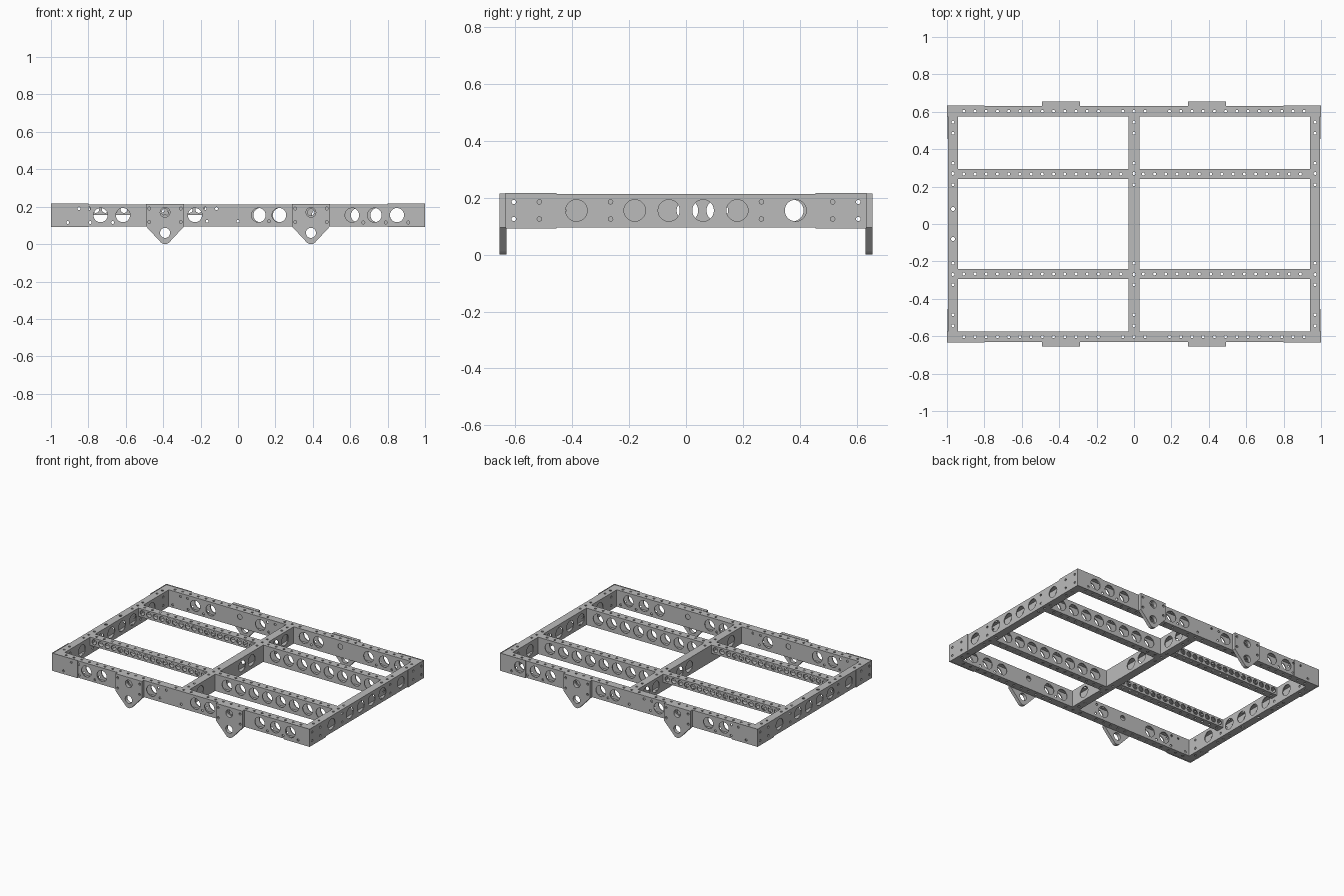
import bpy, bmesh, math
from mathutils import Matrix, Vector

cube = bpy.data.objects.get("Cube")
if cube:
    bpy.data.objects.remove(cube, do_unlink=True)

steel = bpy.data.materials.new("grey_steel")
GREY = (0.5, 0.5, 0.5, 1)
steel.use_nodes = True
steel.diffuse_color = GREY
steel.node_tree.nodes["Principled BSDF"].inputs["Base Color"].default_value = GREY

X, Y, Z = Vector((1, 0, 0)), Vector((0, 1, 0)), Vector((0, 0, 1))
WALL = 0.006
BOTTOM, TOP = 0.095, 0.213
MID = 0.155
BIG, BOLT = 0.038, 0.008


def plate(bm, outline, holes, origin, u, v, thick=WALL):
    """Add a flat sheet with round holes; u and v are its in-plane axes."""
    curve = bpy.data.curves.new("sheet", 'CURVE')
    curve.dimensions = '2D'
    curve.fill_mode = 'BOTH'
    curve.extrude = thick / 2
    loops = [outline]
    for a, b, r in holes:
        n = 28 if r > 0.015 else 10
        loops.append([(a + r * math.cos(k * math.tau / n), b + r * math.sin(k * math.tau / n))
                      for k in range(n)])
    for pts in loops:
        spline = curve.splines.new('POLY')
        spline.points.add(len(pts) - 1)
        for p, (a, b) in zip(spline.points, pts):
            p.co = (a, b, 0, 1)
        spline.use_cyclic_u = True
    temp = bpy.data.objects.new("sheet", curve)
    bpy.context.scene.collection.objects.link(temp)
    bpy.context.view_layer.update()
    mesh = bpy.data.meshes.new_from_object(temp.evaluated_get(bpy.context.evaluated_depsgraph_get()))
    frame = Matrix((u, v, u.cross(v))).transposed().to_4x4()
    frame.translation = origin
    mesh.transform(frame)
    part = bmesh.new()
    part.from_mesh(mesh)
    bmesh.ops.remove_doubles(part, verts=part.verts, dist=1e-5)
    bmesh.ops.recalc_face_normals(part, faces=part.faces)
    part.to_mesh(mesh)
    part.free()
    bm.from_mesh(mesh)
    bpy.data.objects.remove(temp, do_unlink=True)
    bpy.data.curves.remove(curve)
    bpy.data.meshes.remove(mesh)


def rect(a0, a1, b0, b1):
    return [(a0, b0), (a1, b0), (a1, b1), (a0, b1)]


def finish(name, bm):
    mesh = bpy.data.meshes.new(name)
    bm.to_mesh(mesh)
    bm.free()
    mesh.materials.clear()
    mesh.materials.append(steel)
    for f in mesh.polygons:
        f.use_smooth = False
        f.material_index = 0
    obj = bpy.data.objects.new(name, mesh)
    bpy.context.scene.collection.objects.link(obj)


def tube(name, along, start, end, centre, width, side_holes, top_holes, bottom=BOTTOM):
    """Hollow box section along x or y, perforated on its sides and flanges."""
    bm = bmesh.new()
    across = Y if along == X else X
    for s in (-1, 1):
        plate(bm, rect(start, end, bottom, TOP), side_holes,
              across * (centre + s * (width - WALL) / 2), along, Z)
    half = width / 2 - WALL
    flange_holes = [(a, 0, r) for a, r in top_holes if start < a - r and a + r < end]
    for z in (bottom + WALL / 2, TOP - WALL / 2):
        plate(bm, rect(start, end, -half, half), flange_holes,
              across * centre + Z * z, along, across)
    finish(name, bm)


# Hole patterns
rail_big = [-0.735, -0.615, -0.23, 0.11, 0.22, 0.61, 0.73, 0.85]
rail_low = [-0.91, -0.79, -0.67, 0.67, 0.79, 0.91]
rail_holes = [(x, MID, BIG) for x in rail_big]
rail_holes += [(x, 0.115, BOLT) for x in rail_low]
rail_holes += [(x, 0.19, BOLT) for x in (-0.85, -0.795, -0.175, -0.115)]
rail_holes += [(x, 0.122, BOLT) for x in (-0.165, 0, 0.165)]
rail_holes += [(s * 0.39, 0.17, 0.018) for s in (-1, 1)]
row = [(-0.91 + 0.06 * i, BOLT) for i in range(31)]
rail_top = [(s * (0.19 + 0.06 * i), BOLT) for s in (-1, 1) for i in range(13)]
rail_top += [(x, BOLT) for x in (-0.06, 0, 0.06)]
side_top = [(s * y, BOLT) for s in (-1, 1) for y in (0.21, 0.27, 0.325, 0.485, 0.545)]

# Long outer rails
for name, s in (("front_rail", -1), ("back_rail", 1)):
    tube(name, X, -0.996, 0.996, s * 0.603, 0.055, rail_holes, rail_top)

# End rails
end_holes = [(s * y, MID, BIG) for s in (-1, 1) for y in (0.06, 0.18, 0.385)]
end_holes += [(s * y, z, BOLT) for s in (-1, 1) for y in (0.265, 0.515) for z in (0.125, 0.185)]
for name, s in (("right_rail", -1), ("left_rail", 1)):
    extra = [(-0.08, 0.011), (0.08, 0.011)] if s < 0 else []
    tube(name, Y, -0.5755, 0.5755, s * 0.968, 0.055, end_holes, side_top + extra)

# Centre beam
beam_holes = [(y, MID, BIG) for y in (-0.46, 0.005, 0.11, 0.375, 0.48)]
tube("centre_beam", Y, -0.5755, 0.5755, 0, 0.058, beam_holes, side_top)

# Cross members: shallow with small holes on one half, deep with large holes on the other
small_holes = [(-0.91 + 0.05 * i, 0.185, 0.018) for i in range(18)]
large_holes = [(0.12 + 0.1043 * i, MID, BIG) for i in range(8)]
for side, s in (("front", -1), ("back", 1)):
    tube(side + "_shallow_member", X, -0.9405, -0.029, s * 0.267, 0.055,
         small_holes, row, bottom=0.155)
    tube(side + "_deep_member", X, 0.029, 0.9405, s * 0.267, 0.055, large_holes, row)

# Corner reinforcement plates
for sx in (-1, 1):
    for sy in (-1, 1):
        bm = bmesh.new()
        lo, hi = sorted((sx * 0.80, sx * 1.0))
        holes = [h for h in rail_holes if lo < h[0] - h[2] and h[0] + h[2] < hi]
        plate(bm, rect(lo, hi, 0.092, 0.216), holes, Y * sy * 0.6325, X, Z, 0.004)
        lo, hi = sorted((sy * 0.455, sy * 0.6345))
        holes = [(sy * y, z, BOLT) for y in (0.515, 0.605) for z in (0.125, 0.185)]
        plate(bm, rect(lo, hi, 0.092, 0.216), holes, X * sx * 0.998, Y, Z, 0.004)
        finish(f"{'left' if sx > 0 else 'right'}_{'back' if sy > 0 else 'front'}_corner_plate", bm)

# Hanging mounting brackets with rounded tips
tip = [(0.032 * math.sin(a), 0.032 - 0.032 * math.cos(a))
       for a in (math.radians(48 - 12 * i) for i in range(9))]
shape = [(-0.102, 0.215), (0.102, 0.215), (0.102, 0.095)] + tip + [(-0.102, 0.095)]
bolts = [(s * 0.085, z, BOLT) for s in (-1, 1) for z in (0.118, 0.19)]
for sx in (-1, 1):
    for sy in (-1, 1):
        bm = bmesh.new()
        plate(bm, shape, bolts + [(0, 0.06, 0.027), (0, 0.17, 0.026)],
              Vector((sx * 0.39, sy * 0.643, 0)), X, Z, 0.024)
        finish(f"{'left' if sx > 0 else 'right'}_{'back' if sy > 0 else 'front'}_bracket", bm)
